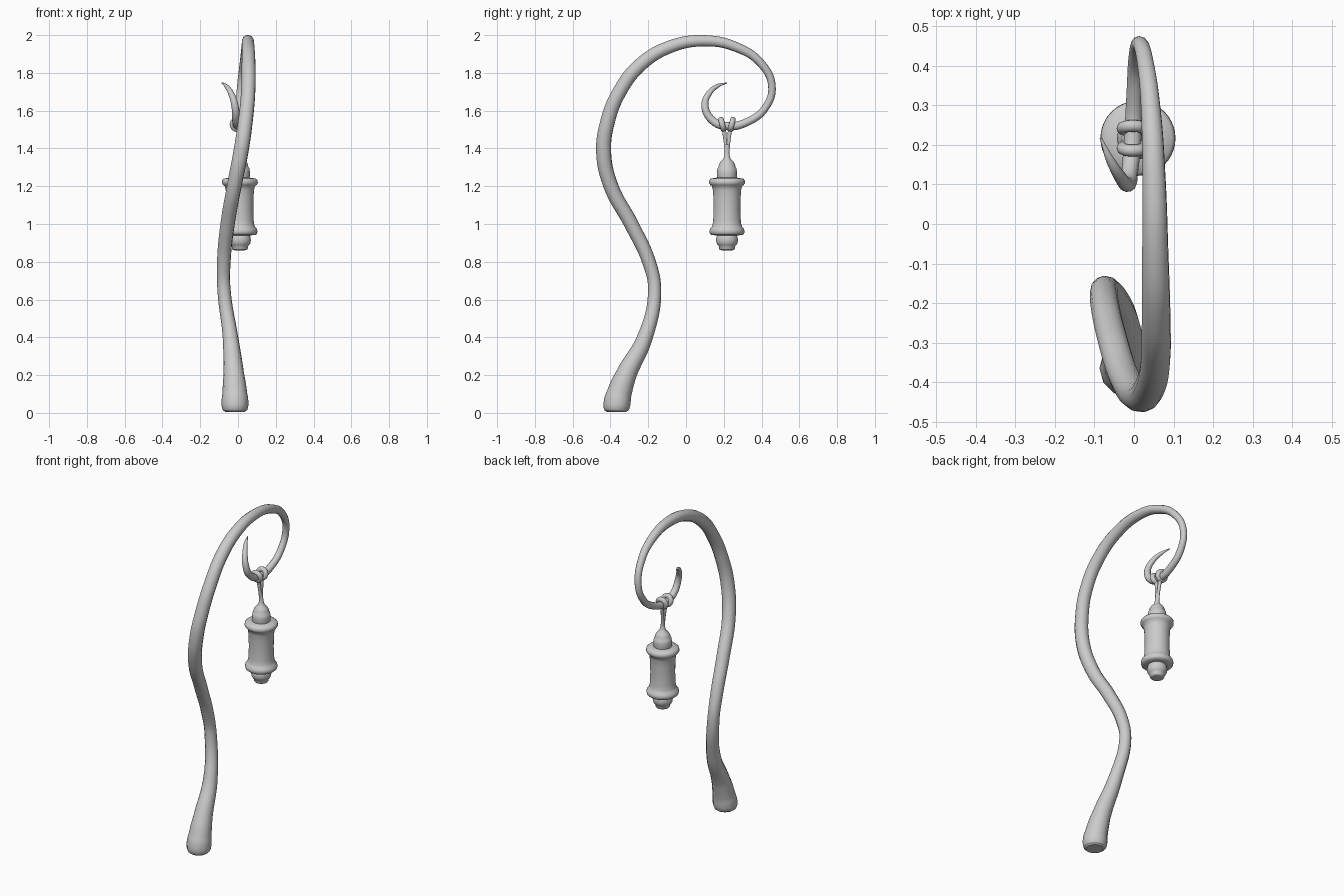
import bpy, bmesh, math
from mathutils import Vector

if "Cube" in bpy.data.objects:
    bpy.data.objects.remove(bpy.data.objects["Cube"])


def finish(obj, angle=50):
    bpy.ops.object.select_all(action='DESELECT')
    obj.select_set(True)
    bpy.context.view_layer.objects.active = obj
    bpy.ops.object.shade_smooth_by_angle(angle=math.radians(angle))


def tube(name, points, res=8, sides=4):
    """Sweep a round section along (x, y, z, radius) points."""
    cu = bpy.data.curves.new(name, 'CURVE')
    cu.dimensions = '3D'
    cu.bevel_depth = 1.0
    cu.bevel_resolution = sides
    cu.resolution_u = res
    cu.use_fill_caps = True
    sp = cu.splines.new('BEZIER')
    sp.radius_interpolation = 'CARDINAL'
    sp.bezier_points.add(len(points) - 1)
    for bp, (x, y, z, r) in zip(sp.bezier_points, points):
        bp.co = (x, y, z)
        bp.radius = r
        bp.handle_left_type = bp.handle_right_type = 'AUTO'
    obj = bpy.data.objects.new(name, cu)
    bpy.context.collection.objects.link(obj)
    bpy.ops.object.select_all(action='DESELECT')
    obj.select_set(True)
    bpy.context.view_layer.objects.active = obj
    bpy.ops.object.convert(target='MESH')
    finish(bpy.context.view_layer.objects.active)


def lathe(name, profile, cx, cy, n=40):
    """Revolve (radius, z) points about a vertical axis, closing both ends."""
    bm = bmesh.new()
    rings = [[bm.verts.new((cx + r * math.cos(2 * math.pi * i / n),
                            cy + r * math.sin(2 * math.pi * i / n), z))
              for i in range(n)] for r, z in profile]
    for a, b in zip(rings, rings[1:]):
        for i in range(n):
            j = (i + 1) % n
            bm.faces.new((a[i], a[j], b[j], b[i]))
    bm.faces.new(rings[0][::-1])
    bm.faces.new(rings[-1])
    me = bpy.data.meshes.new(name)
    bm.to_mesh(me)
    bm.free()
    obj = bpy.data.objects.new(name, me)
    bpy.context.collection.objects.link(obj)
    finish(obj)


# Curved pole: thick foot, S-bend, overhead arch and curled hook tip
tube("curved_pole", [
    (-.016, -.368, .004, .050), (-.016, -.368, .014, .064), (-.016, -.366, .045, .071),
    (-.017, -.354, .10, .066), (-.022, -.318, .20, .055), (-.040, -.217, .40, .041),
    (-.074, -.166, .65, .035), (-.075, -.196, .80, .036), (-.055, -.290, 1.0, .038),
    (-.020, -.397, 1.2, .039), (.015, -.436, 1.38, .040), (.040, -.413, 1.55, .039),
    (.054, -.352, 1.70, .038), (.056, -.245, 1.84, .037), (.054, -.085, 1.938, .034),
    (.051, .105, 1.970, .030), (.044, .270, 1.935, .026), (.031, .395, 1.853, .022),
    (.015, .455, 1.730, .020), (.006, .420, 1.615, .020), (.002, .330, 1.543, .021),
    (-.003, .220, 1.518, .022), (-.010, .138, 1.550, .021), (-.017, .100, 1.630, .019),
    (-.040, .127, 1.698, .015), (-.064, .170, 1.732, .010), (-.084, .217, 1.747, .003)])

LX, LY = .010, .217

# Two cord loops around the hook, with a strand dropping from each
for side, label in ((-1, "rear"), (1, "front")):
    bpy.ops.mesh.primitive_torus_add(
        major_radius=.026, minor_radius=.015, major_segments=28, minor_segments=14,
        location=(-.003, LY + side * .025, 1.527),
        rotation=(math.radians(90 - side * 14), 0, 0))
    loop = bpy.context.object
    loop.name = label + "_cord_loop"
    finish(loop, 80)
    tube(label + "_cord_strand", [
        (.000, LY + side * .018, 1.515, .012), (.004, LY + side * .012, 1.465, .010),
        (.008, LY + side * .005, 1.39, .009), (LX, LY + side * .004, 1.30, .011)], 6, 3)

# Lantern neck and cap
lathe("lantern_cap", [
    (.030, 1.225), (.048, 1.23), (.052, 1.245), (.053, 1.275), (.050, 1.295),
    (.045, 1.300), (.043, 1.315), (.034, 1.330), (.021, 1.342),
    (.015, 1.357), (.011, 1.385), (.009, 1.42)], LX, LY)

# Lantern body with rolled flanges above and below
lathe("lantern_body", [
    (.060, .940), (.083, .942), (.091, .950), (.093, .962), (.090, .974), (.081, .984),
    (.076, .997), (.073, 1.02), (.071, 1.08), (.072, 1.14), (.075, 1.18), (.080, 1.20),
    (.089, 1.207), (.095, 1.217), (.094, 1.231), (.086, 1.240), (.050, 1.246)], LX, LY)

# Stepped finial below the lantern
lathe("lantern_finial", [
    (.028, .861), (.038, .863), (.042, .870), (.043, .882), (.050, .889), (.056, .900),
    (.058, .915), (.056, .930), (.050, .945)], LX, LY)
